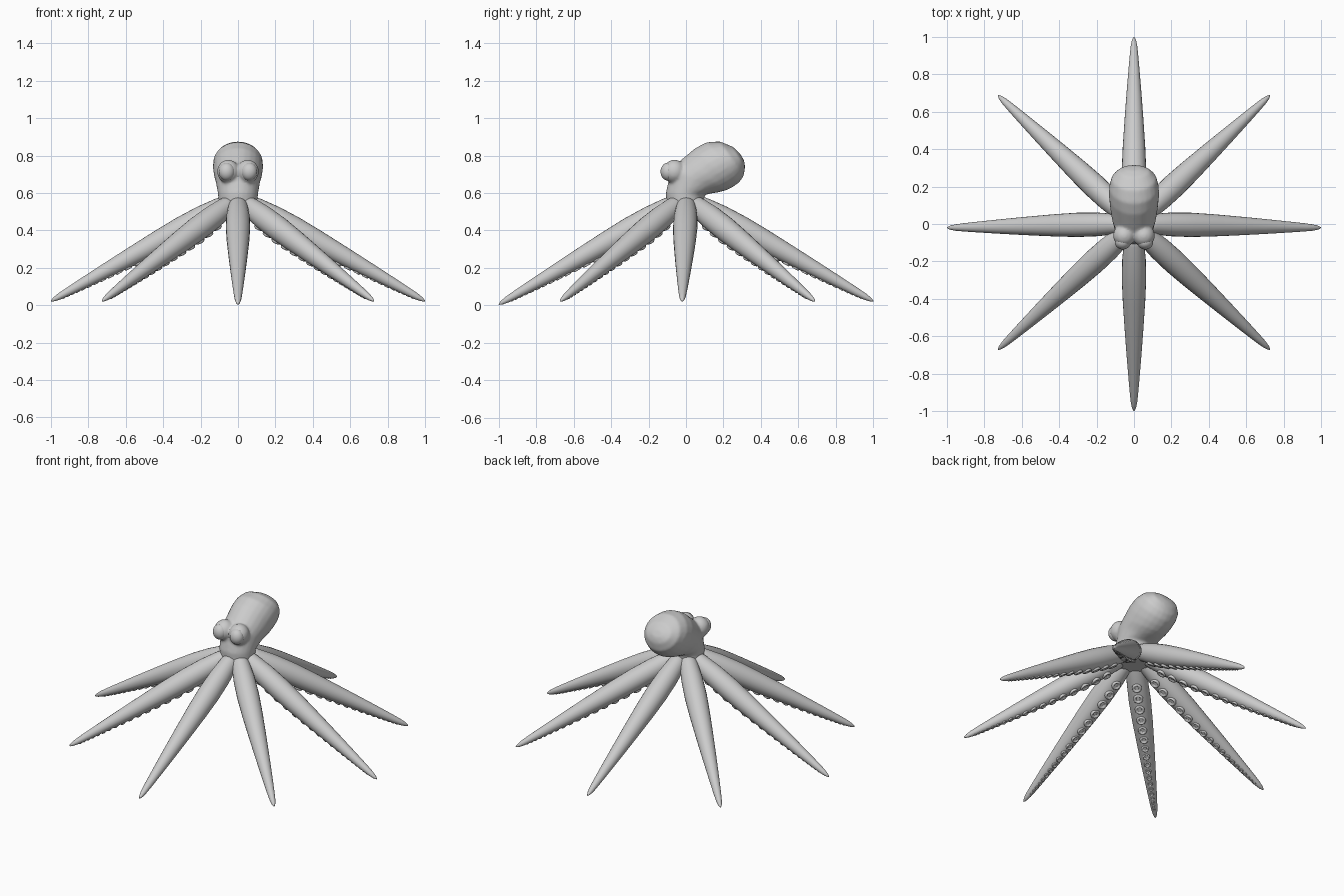
import bpy, bmesh
from math import sin, cos, pi
from mathutils import Vector, Matrix

if "Cube" in bpy.data.objects:
    bpy.data.objects.remove(bpy.data.objects["Cube"])


def finish(bm, name):
    bmesh.ops.recalc_face_normals(bm, faces=bm.faces[:])
    for f in bm.faces:
        f.smooth = True
    me = bpy.data.meshes.new(name)
    bm.to_mesh(me)
    bm.free()
    ob = bpy.data.objects.new(name, me)
    bpy.context.collection.objects.link(ob)
    return ob


def loft(bm, rings):
    """Skin a list of closed rings of points and cap both ends."""
    vs = [[bm.verts.new(p) for p in ring] for ring in rings]
    n = len(vs[0])
    for a, b in zip(vs, vs[1:]):
        for i in range(n):
            j = (i + 1) % n
            bm.faces.new((a[i], a[j], b[j], b[i]))
    bm.faces.new(vs[0])
    bm.faces.new(vs[-1])


def circle(c, u, v, n):
    return [c + u * cos(2 * pi * i / n) + v * sin(2 * pi * i / n) for i in range(n)]


def ball(bm, loc, scale):
    m = Matrix.Translation(loc) @ Matrix.Diagonal((*scale, 1))
    bmesh.ops.create_uvsphere(bm, u_segments=32, v_segments=20, radius=1, matrix=m)


# Head and mantle: front edge (y, z), back edge (y, z), half width
SECTIONS = [
    (-.09, .48, .08, .48, .09),
    (-.105, .55, .095, .55, .105),
    (-.108, .60, .10, .59, .107),
    (-.097, .65, .13, .597, .112),
    (-.075, .735, .17, .603, .12),
    (-.02, .782, .21, .613, .128),
    (.05, .84, .247, .63, .134),
    (.11, .871, .283, .655, .133),
    (.18, .876, .308, .69, .12),
    (.25, .847, .316, .74, .083),
    (.285, .815, .31, .775, .035),
]
bm = bmesh.new()
rings = []
for fy, fz, by, bz, w in SECTIONS:
    a, b = Vector((0, fy, fz)), Vector((0, by, bz))
    rings.append(circle((a + b) / 2, Vector((w, 0, 0)), (a - b) / 2, 24))
loft(bm, rings)
# Eye sockets blended into the head
for s in (-1, 1):
    ball(bm, (s * .052, -.062, .715), (.06, .06, .063))
body = finish(bm, "head_and_mantle")
rm = body.modifiers.new("blend", 'REMESH')
rm.mode = 'VOXEL'
rm.voxel_size = .008
rm.use_smooth_shade = True
sm = body.modifiers.new("soften", 'SMOOTH')
sm.factor = .5
sm.iterations = 8

# Eyes
for s, side in ((-1, "left"), (1, "right")):
    bm = bmesh.new()
    ball(bm, (s * .06, -.096, .714), (.043, .04, .048))
    finish(bm, side + "_eye")

# Arms: thickness along the length, and tip positions round the body
PROFILE = [(-.09, .04), (0, .054), (.1, .063), (.22, .065), (.35, .06), (.5, .051),
           (.65, .041), (.8, .030), (.9, .022), (.95, .017), (.98, .011), (.995, .005), (1, .001)]
TIPS = [(1, -.02, .022), (.727, .688, .022), (0, 1, .022), (-.727, .688, .022),
        (-1, -.02, .022), (-.727, -.672, .022), (0, -1, .005), (.727, -.672, .022)]
CUP = [(1, -.4), (1, .15), (.85, .33), (.65, .3), (.45, .03), (.1, 0)]


def radius(t):
    for (t0, r0), (t1, r1) in zip(PROFILE, PROFILE[1:]):
        if t <= t1:
            return r0 + (r1 - r0) * (t - t0) / (t1 - t0)
    return 0


for k, tip in enumerate(TIPS):
    ang = k * pi / 4
    tip = Vector(tip)
    base = Vector((.1 * cos(ang), .1 * sin(ang), .52))
    axis = (tip - base).normalized()
    side = axis.cross(Vector((0, 0, 1))).normalized()
    down = axis.cross(side).normalized()
    if down.z > 0:
        down = -down
    bm = bmesh.new()
    loft(bm, [circle(base.lerp(tip, t), side * r, down * r, 24) for t, r in PROFILE])
    finish(bm, f"arm_{k + 1}")

    # Row of suckers under the arm
    bm = bmesh.new()
    length = (tip - base).length
    t = .1
    while t < .95:
        r = radius(t)
        c = base.lerp(tip, t) + down * r * .97
        q = r * .45
        loft(bm, [circle(c + down * h * q, axis * q * w, side * q * w, 14) for w, h in CUP])
        t += 1.15 * r / length
    finish(bm, f"suckers_{k + 1}")
